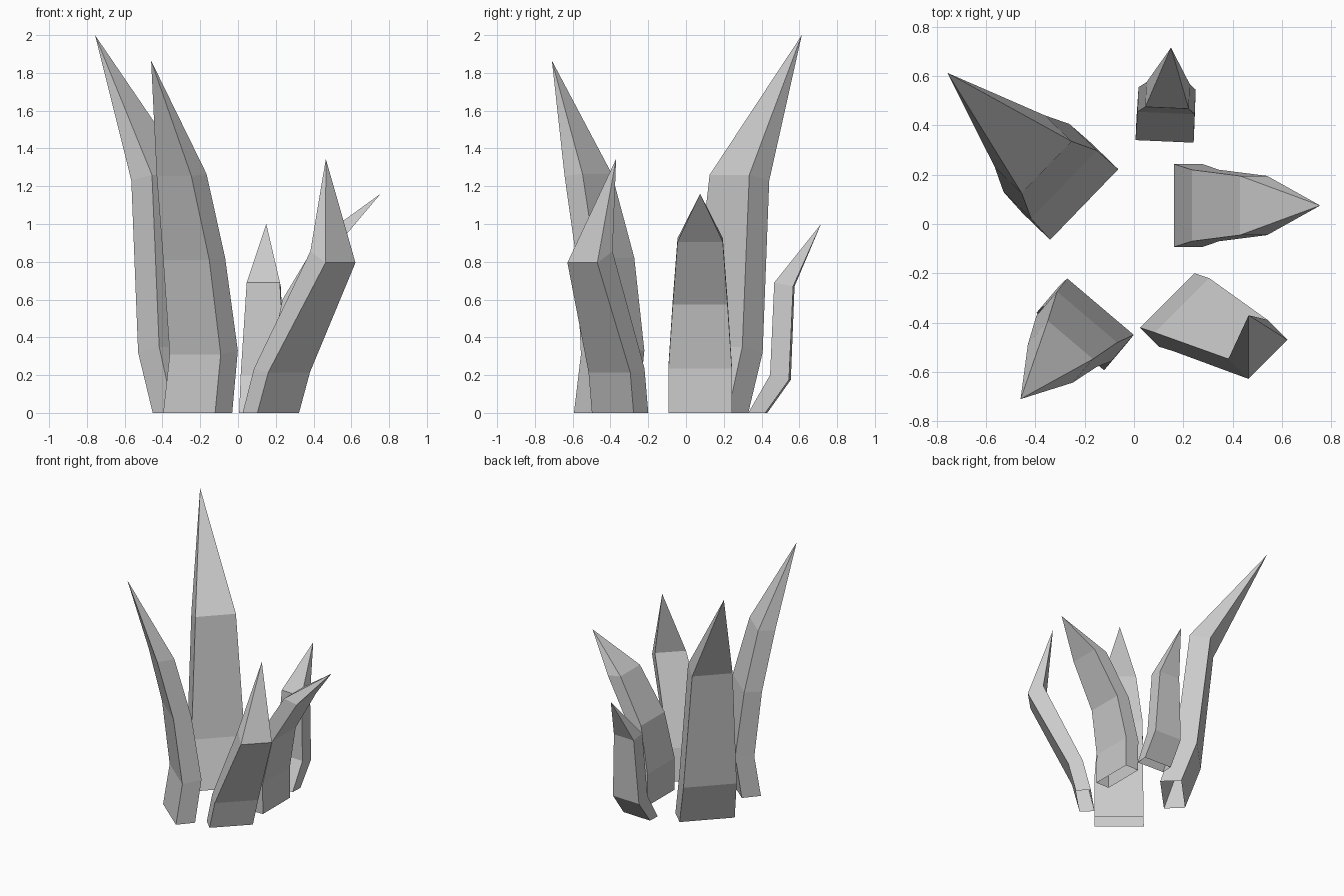
import bpy
import bmesh
from math import cos, sin, radians
from mathutils import Vector

old = bpy.data.objects.get("Cube")
if old:
    bpy.data.objects.remove(old, do_unlink=True)

# One plain grey for every blade
grey = bpy.data.materials.new("stone_grey")
grey.use_nodes = True
colour = (0.6, 0.6, 0.6, 1)
grey.diffuse_color = colour
grey.node_tree.nodes["Principled BSDF"].inputs["Base Color"].default_value = colour


def blade(name, heading, rings, tip):
    """Pointed blade with an open base, leaning towards its heading.
    Each ring: middle of its inner edge, half width, depth, outer edge drop."""
    out = Vector((cos(radians(heading)), sin(radians(heading)), 0))
    side = Vector((-out.y, out.x, 0))
    bm = bmesh.new()
    loops = []
    for middle, half, depth, drop in rings:
        inner = Vector(middle)
        outer = inner + out * depth - Vector((0, 0, drop))
        loops.append([bm.verts.new(p) for p in (
            inner + side * half, inner - side * half,
            outer - side * half, outer + side * half)])
    # Side walls between neighbouring rings
    for low, high in zip(loops, loops[1:]):
        for i in range(4):
            j = (i + 1) % 4
            bm.faces.new((low[i], low[j], high[j], high[i]))
    # Four-sided point
    top = loops[-1]
    apex = bm.verts.new(tip)
    for i in range(4):
        bm.faces.new((top[i], top[(i + 1) % 4], apex))
    mesh = bpy.data.meshes.new(name)
    bm.to_mesh(mesh)
    bm.free()
    mesh.materials.append(grey)
    obj = bpy.data.objects.new(name, mesh)
    bpy.context.collection.objects.link(obj)


# Tallest blade, back right of the model
blade("tall_blade", 136, [
    ((-0.202, 0.079, 0), 0.199, 0.155, 0),
    ((-0.284, 0.16, 0.35), 0.192, 0.155, 0.03),
    ((-0.354, 0.23, 1.26), 0.146, 0.152, 0.03),
], (-0.757, 0.613, 2))

# Curved blade, front right of the model
blade("curved_blade", -130.3, [
    ((-0.168, -0.37, 0), 0.18, 0.14, 0),
    ((-0.136, -0.335, 0.33), 0.177, 0.14, 0.02),
    ((-0.19, -0.377, 0.82), 0.16, 0.13, 0.01),
    ((-0.258, -0.47, 1.265), 0.12, 0.125, 0.01),
], (-0.46, -0.71, 1.865))

# Leaning blade on the left side
blade("side_blade", 0, [
    ((0.165, 0.075, 0), 0.168, 0.115, 0),
    ((0.163, 0.075, 0.25), 0.168, 0.115, 0.015),
    ((0.235, 0.075, 0.6), 0.145, 0.11, 0.025),
    ((0.43, 0.075, 0.925), 0.12, 0.11, 0.02),
], (0.755, 0.075, 1.16))

# Short blade at the back
blade("back_blade", 87.5, [
    ((0.124, 0.335, 0), 0.118, 0.09, 0),
    ((0.13, 0.45, 0.2), 0.116, 0.1, 0.025),
    ((0.134, 0.471, 0.69), 0.088, 0.1, 0.02),
], (0.15, 0.715, 1))

# Slanted blade at the front left
blade("front_blade", -45, [
    ((0.135, -0.31, 0), 0.156, 0.11, 0),
    ((0.195, -0.33, 0.235), 0.156, 0.107, 0.02),
    ((0.462, -0.468, 0.855), 0.112, 0.114, 0.06),
], (0.465, -0.37, 1.345))
